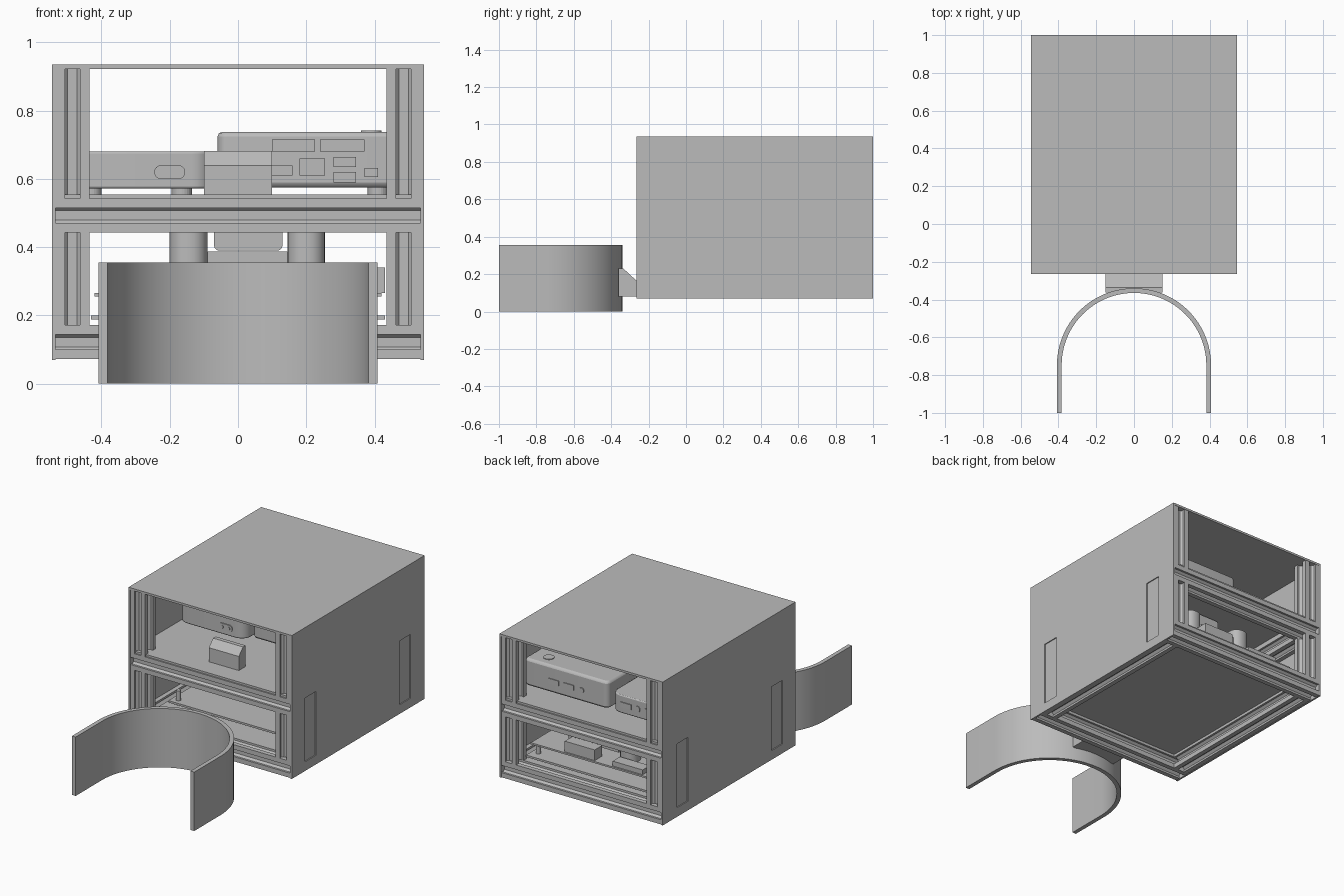
import bpy, bmesh, math
from mathutils import Matrix, Vector

if "Cube" in bpy.data.objects:
    bpy.data.objects.remove(bpy.data.objects["Cube"])

grey = bpy.data.materials.new("plain grey")
grey.use_nodes = True
grey.diffuse_color = (0.5, 0.5, 0.5, 1)
grey.node_tree.nodes["Principled BSDF"].inputs["Base Color"].default_value = (0.5, 0.5, 0.5, 1)


def finish(name, bm, smooth=False):
    bmesh.ops.recalc_face_normals(bm, faces=bm.faces)
    mesh = bpy.data.meshes.new(name)
    bm.to_mesh(mesh)
    bm.free()
    mesh.materials.append(grey)
    if smooth:
        for p in mesh.polygons:
            p.use_smooth = True
        mesh.set_sharp_from_angle(angle=math.radians(30))
    ob = bpy.data.objects.new(name, mesh)
    bpy.context.collection.objects.link(ob)
    return ob


def prism(name, outline, axis, start, end, centre=(0, 0), smooth=False):
    """Extrude a 2D outline along an axis; outline is (y,z), (x,z) or (x,y)."""
    bm = bmesh.new()
    verts = []
    for a, b in outline:
        co = [a + centre[0], b + centre[1]]
        co.insert("xyz".index(axis), start)
        verts.append(bm.verts.new(co))
    face = bm.faces.new(verts)
    step = Vector([end - start if c == axis else 0 for c in "xyz"])
    out = bmesh.ops.extrude_face_region(bm, geom=[face], use_keep_orig=True)
    bmesh.ops.translate(bm, vec=step, verts=[g for g in out["geom"] if isinstance(g, bmesh.types.BMVert)])
    return finish(name, bm, smooth)


def box(name, x, y, z):
    return prism(name, [(x[0], y[0]), (x[1], y[0]), (x[1], y[1]), (x[0], y[1])], "z", *z)


def rounded(x0, x1, y0, y1, r, n=6):
    pts = []
    for i, (cx, cy) in enumerate([(x1 - r, y1 - r), (x0 + r, y1 - r), (x0 + r, y0 + r), (x1 - r, y0 + r)]):
        for k in range(n + 1):
            a = math.pi / 2 * (i + k / n)
            pts.append((cx + r * math.cos(a), cy + r * math.sin(a)))
    return pts


# Slotted square bar section, one side turned four times
side = [(.05, -.05), (.05, -.022), (.038, -.022), (.038, -.03), (.02, -.014),
        (.02, .014), (.038, .03), (.038, .022), (.05, .022)]
slotted = []
for q in range(4):
    turn = Matrix.Rotation(math.pi / 2 * q, 2)
    slotted += [tuple(turn @ Vector(p)) for p in side]

FRONT, BACK = -.265, 1.0
ends = {"front": FRONT + .052, "back": BACK - .052}
levels = {"lower": .122, "middle": .493}

# Frame of slotted bars
for level, z in levels.items():
    for end, y in ends.items():
        prism(f"{level}_{end}_beam", slotted, "x", -.535, .535, (y, z))
    for hand, s in (("left", 1), ("right", -1)):
        prism(f"{level}_{hand}_rail", slotted, "y", FRONT + .1, BACK - .1, (s * .485, z))
for end, y in ends.items():
    for hand, s in (("left", 1), ("right", -1)):
        prism(f"{end}_{hand}_lower_post", slotted, "z", .172, .443, (s * .485, y))
        prism(f"{end}_{hand}_upper_post", slotted, "z", .543, .922, (s * .485, y))

# Outer panels and shelves
box("top_panel", (-.545, .545), (FRONT, BACK), (.922, .935))
for hand, s in (("left", 1), ("right", -1)):
    panel = box(f"{hand}_side_panel", sorted((s * .534, s * .545)), (FRONT, BACK), (.07, .922))
    for i, y in enumerate((-.0875, .8125)):
        cutter = box(f"{hand}_recess_cutter_{i}", sorted((s * .539, s * .56)), (y - .0525, y + .0525), (.125, .51))
        cutter.hide_render = True
        cutter.hide_viewport = True
        cutter.display_type = "WIRE"
        mod = panel.modifiers.new("recess", "BOOLEAN")
        mod.operation = "DIFFERENCE"
        mod.solver = "EXACT"
        mod.object = cutter
box("bottom_panel", (-.435, .435), (-.165, .9), (.16, .172))
box("middle_shelf", (-.534, .534), (FRONT + .01, BACK - .01), (.543, .555))

# Curved waist band
R, T, CY = .408, .025, -.748
arc = [math.pi * k / 48 for k in range(49)]
outer = [(R * math.cos(a), CY + R * math.sin(a)) for a in arc]
inner = [((R - T) * math.cos(a), CY + (R - T) * math.sin(a)) for a in reversed(arc)]
prism("curved_band", [(R, -1)] + outer + [(-R, -1), (T - R, -1)] + inner + [(R - T, -1)],
      "z", 0, .355, smooth=True)

# Band mount, and the matching block on the shelf
prism("band_mount", [(-.362, .08), (-.362, .23), (-.335, .23), (-.265, .165), (-.265, .08)], "x", -.15, .15)
prism("shelf_block", [(-.135, .555), (-.135, .64), (-.095, .682), (-.07, .682), (-.07, .555)], "x", -.1, .1)


# Computers on the shelf
def computer(name, x0, x1, y0, y1, z0, z1, r, edge):
    ob = prism(name, rounded(x0, x1, y0, y1, r), "z", z0, z1, smooth=True)
    mod = ob.modifiers.new("edge", "BEVEL")
    mod.width = edge
    mod.segments = 2
    mod.limit_method = "ANGLE"
    mod.angle_limit = math.radians(40)
    for i, x in enumerate((x0 + .09, x1 - .09)):
        for j, y in enumerate((y0 + .09, y1 - .09)):
            prism(f"{name}_foot_{i}{j}", rounded(x - .03, x + .03, y - .03, y + .03, .029), "z", .555, z0)


computer("small_computer", -.52, -.075, .17, .82, .572, .68, .06, .006)
computer("large_computer", -.06, .5, .22, .83, .575, .738, .03, .014)

# Ports and buttons as thin plates
prism("small_socket", rounded(-.245, -.155, .6, .64, .019), "y", .164, .172, smooth=True)
for i, x in enumerate((-.222, -.178)):
    prism(f"small_socket_hole_{i}", rounded(x - .01, x + .01, .61, .63, .009), "y", .16, .165)
ports = [(.1, .225, .68, .715), (.24, .37, .68, .715), (.1, .16, .61, .64), (.18, .255, .61, .66),
         (.28, .345, .635, .665), (.28, .345, .59, .62), (.37, .41, .605, .632)]
for i, (x0, x1, z0, z1) in enumerate(ports):
    box(f"large_front_port_{i}", (x0, x1), (.215, .222), (z0, z1))
for i, x in enumerate((.3, .2)):
    box(f"large_back_port_{i}", (x - .035, x + .035), (.828, .835), (.63, .66))
prism("large_back_jack", rounded(.1, .13, .63, .66, .014), "y", .828, .835)
prism("power_button", rounded(.36, .42, .72, .78, .029), "z", .736, .742)
box("small_back_port", (-.21, -.14), (.818, .825), (.61, .64))
for i, x in enumerate((-.25, -.31)):
    prism(f"small_back_jack_{i}", rounded(x - .018, x + .018, .607, .643, .017), "y", .818, .825)

# Circuit plates in the lower bay
box("base_plate", (-.43, .43), (-.05, .91), (.188, .2))
box("upper_board", (-.42, .42), (.1, .88), (.256, .266))
for i, x in enumerate((-.39, .39)):
    for j, y in enumerate((-.01, .3, .6, .85)):
        top = .256 if j else .26
        prism(f"standoff_{i}{j}", rounded(x - .014, x + .014, y - .014, y + .014, .013), "z", .172, top, smooth=True)
for hand, x0, x1 in (("right", -.2, -.09), ("left", .145, .255)):
    prism(f"{hand}_column", rounded(x0, x1, .68, .79, .05), "z", .266, .443, smooth=True)
box("column_bridge", (-.09, .145), (.7, .77), (.3, .388))
prism("hanging_module", rounded(-.07, .13, .39, .53, .015), "y", .45, .66)
box("board_module_0", (.0, .2), (.8, .87), (.266, .33))
box("board_module_1", (-.32, -.12), (.8, .87), (.266, .295))
box("side_connector", (.39, .43), (.3, .4), (.266, .34))
